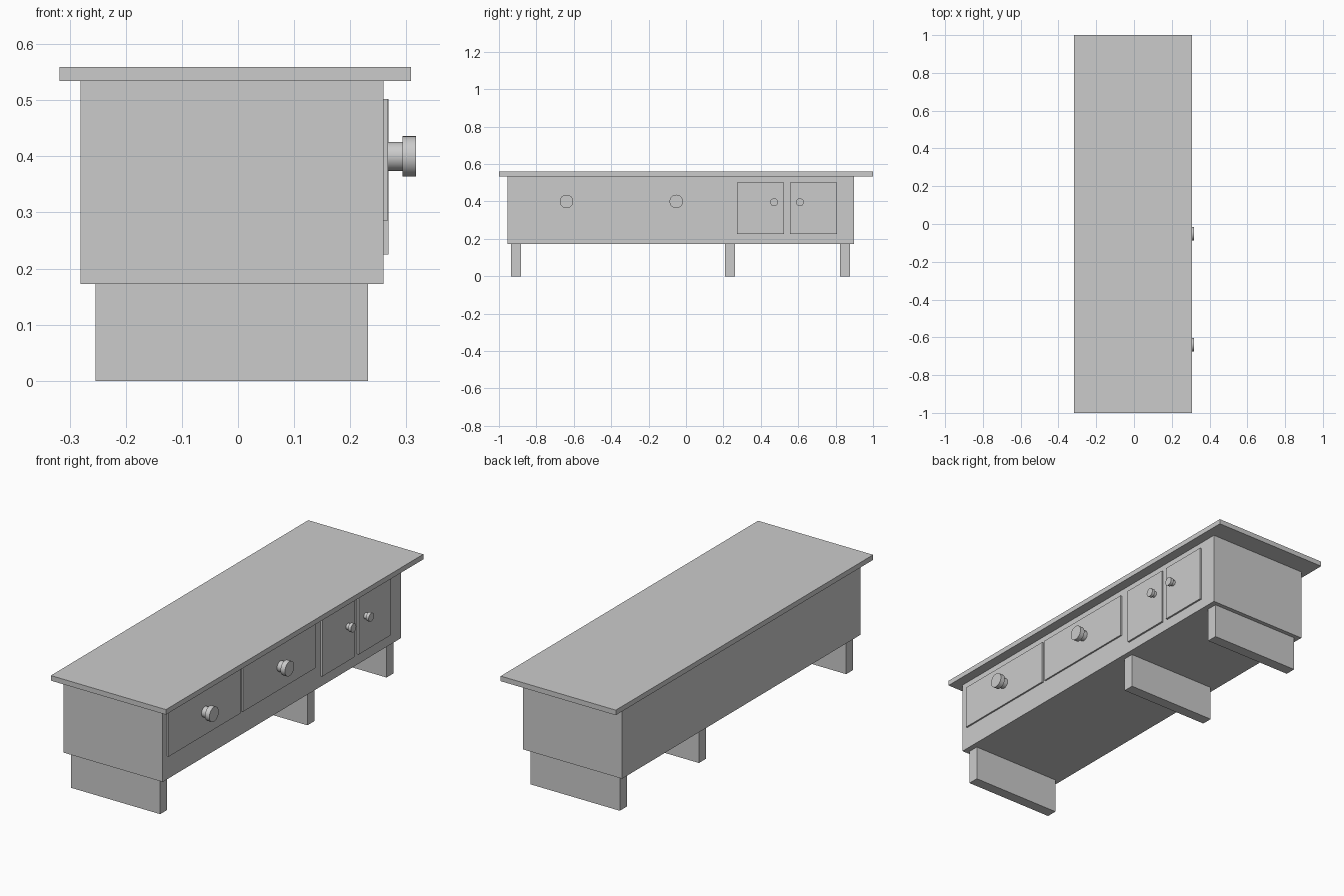
import bpy, bmesh, math
from mathutils import Matrix

if "Cube" in bpy.data.objects:
    bpy.data.objects.remove(bpy.data.objects["Cube"])


def box(name, x, y, z):
    """Box from (min, max) ranges on each axis."""
    bm = bmesh.new()
    bmesh.ops.create_cube(bm, size=1)
    for v in bm.verts:
        for i, (lo, hi) in enumerate((x, y, z)):
            v.co[i] = lo if v.co[i] < 0 else hi
    return finish(name, bm)


def finish(name, bm):
    mesh = bpy.data.meshes.new(name)
    bm.to_mesh(mesh)
    bm.free()
    ob = bpy.data.objects.new(name, mesh)
    bpy.context.collection.objects.link(ob)
    return ob


def knob(name, y, z, x0, stem_r, stem_len, head_r, head_len):
    """Round stem and wider flat head, both along +x."""
    bm = bmesh.new()
    for r, start, length in ((stem_r, x0, stem_len),
                             (head_r, x0 + stem_len, head_len)):
        m = (Matrix.Translation((start + length / 2, y, z))
             @ Matrix.Rotation(math.pi / 2, 4, 'Y'))
        bmesh.ops.create_cone(bm, cap_ends=True, segments=32, radius1=r,
                              radius2=r, depth=length, matrix=m)
    ob = finish(name, bm)
    bpy.ops.object.select_all(action='DESELECT')
    ob.select_set(True)
    bpy.context.view_layer.objects.active = ob
    bpy.ops.object.shade_smooth_by_angle(angle=math.radians(40))


# Carcass and overhanging top
box("body", (-0.281, 0.259), (-0.955, 0.898), (0.173, 0.534))
box("table_top", (-0.318, 0.308), (-1, 1), (0.534, 0.559))

# Three slab legs running front to back
for i, y in enumerate((-0.909, 0.235, 0.85)):
    box(f"slab_leg_{i + 1}", (-0.254, 0.232), (y - 0.027, y + 0.027), (0, 0.173))

# Drawer fronts with large knobs
for i, (y0, y1, ky) in enumerate(((-0.92, -0.359, -0.639), (-0.342, 0.219, -0.052))):
    box(f"drawer_front_{i + 1}", (0.259, 0.267), (y0, y1), (0.286, 0.502))
    knob(f"drawer_knob_{i + 1}", ky, 0.4, 0.267, 0.026, 0.026, 0.036, 0.024)

# Door fronts with small knobs
for i, (y0, y1, ky) in enumerate(((0.273, 0.524, 0.471), (0.556, 0.807, 0.609))):
    box(f"door_front_{i + 1}", (0.259, 0.268), (y0, y1), (0.225, 0.502))
    knob(f"door_knob_{i + 1}", ky, 0.396, 0.268, 0.015, 0.016, 0.021, 0.015)
